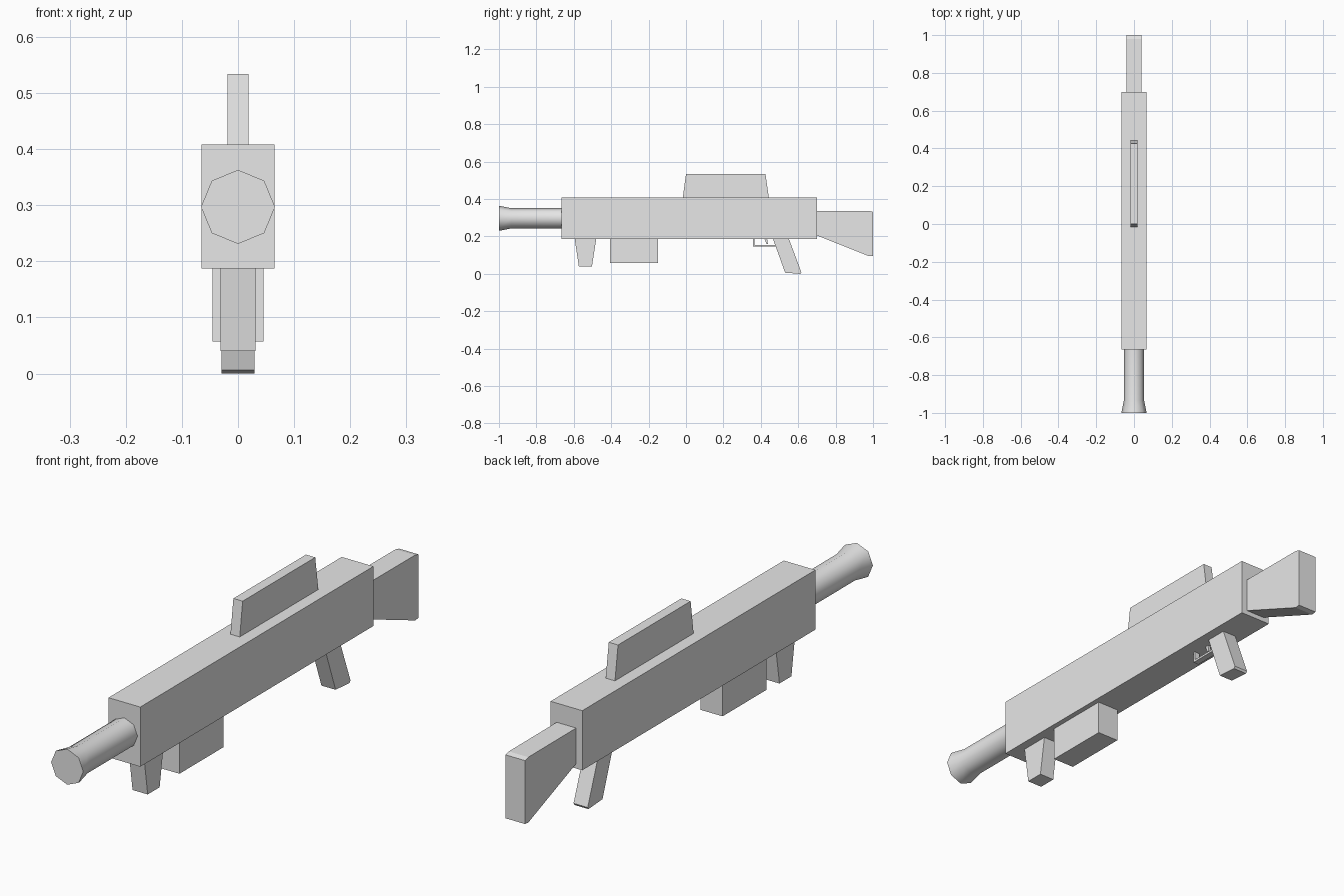
import bpy, bmesh, math

cube = bpy.data.objects.get("Cube")
if cube:
    bpy.data.objects.remove(cube, do_unlink=True)

# Single flat colour
grey = bpy.data.materials.new("light_grey")
grey.use_nodes = True
colour = (0.8, 0.8, 0.8, 1)
grey.diffuse_color = colour
grey.node_tree.nodes["Principled BSDF"].inputs["Base Color"].default_value = colour


def finish(name, bm):
    bmesh.ops.recalc_face_normals(bm, faces=bm.faces)
    mesh = bpy.data.meshes.new(name)
    bm.to_mesh(mesh)
    bm.free()
    mesh.materials.append(grey)
    obj = bpy.data.objects.new(name, mesh)
    bpy.context.collection.objects.link(obj)
    return obj


def slab(name, half_width, profile):
    """Extrude a side profile of (y, z) points across x."""
    bm = bmesh.new()
    face = bm.faces.new([bm.verts.new((-half_width, y, z)) for y, z in profile])
    side = bmesh.ops.extrude_face_region(bm, geom=[face])["geom"]
    verts = [v for v in side if isinstance(v, bmesh.types.BMVert)]
    bmesh.ops.translate(bm, verts=verts, vec=(2 * half_width, 0, 0))
    return finish(name, bm)


def box(name, half_width, y0, y1, z0, z1):
    return slab(name, half_width, [(y0, z0), (y1, z0), (y1, z1), (y0, z1)])


BASE = 0.187  # underside of the body
TOP = 0.408

# Body, sight and magazine
box("body", 0.065, -0.665, 0.70, BASE, TOP)
slab("top_sight", 0.019, [(-0.017, TOP), (0.443, TOP), (0.425, 0.534), (0, 0.534)])
box("magazine", 0.045, -0.407, -0.15, 0.057, BASE)

# Grips
slab("front_grip", 0.031, [(-0.595, BASE), (-0.48, BASE), (-0.503, 0.04), (-0.573, 0.04)])
slab("rear_grip", 0.029, [(0.465, BASE), (0.55, BASE), (0.617, 0.008), (0.612, 0), (0.53, 0.006)])

# Stock with a chamfered butt end
slab("stock", 0.04, [(0.70, 0.337), (0.98, 0.336), (1, 0.331), (1, 0.096),
                     (0.98, 0.094), (0.70, 0.205)])

# Trigger and its guard
box("guard_front", 0.012, 0.357, 0.365, 0.145, BASE)
box("guard_bottom", 0.012, 0.357, 0.478, 0.145, 0.153)
slab("trigger", 0.006, [(0.42, BASE), (0.434, BASE), (0.438, 0.16), (0.43, 0.16)])

# Eight-sided barrel with a flared muzzle
bm = bmesh.new()
rings = []
for y, radius in [(-0.65, 0.054), (-0.935, 0.054), (-0.99, 0.065), (-1, 0.066)]:
    rings.append([bm.verts.new((radius * math.sin(i * math.pi / 4), y,
                                0.297 + radius * math.cos(i * math.pi / 4)))
                  for i in range(8)])
for a, b in zip(rings, rings[1:]):
    for i in range(8):
        j = (i + 1) % 8
        bm.faces.new((a[i], a[j], b[j], b[i]))
bm.faces.new(rings[0])
bm.faces.new(rings[-1])
barrel = finish("barrel", bm)
bpy.ops.object.select_all(action='DESELECT')
barrel.select_set(True)
bpy.context.view_layer.objects.active = barrel
bpy.ops.object.shade_smooth_by_angle(angle=math.radians(50))
